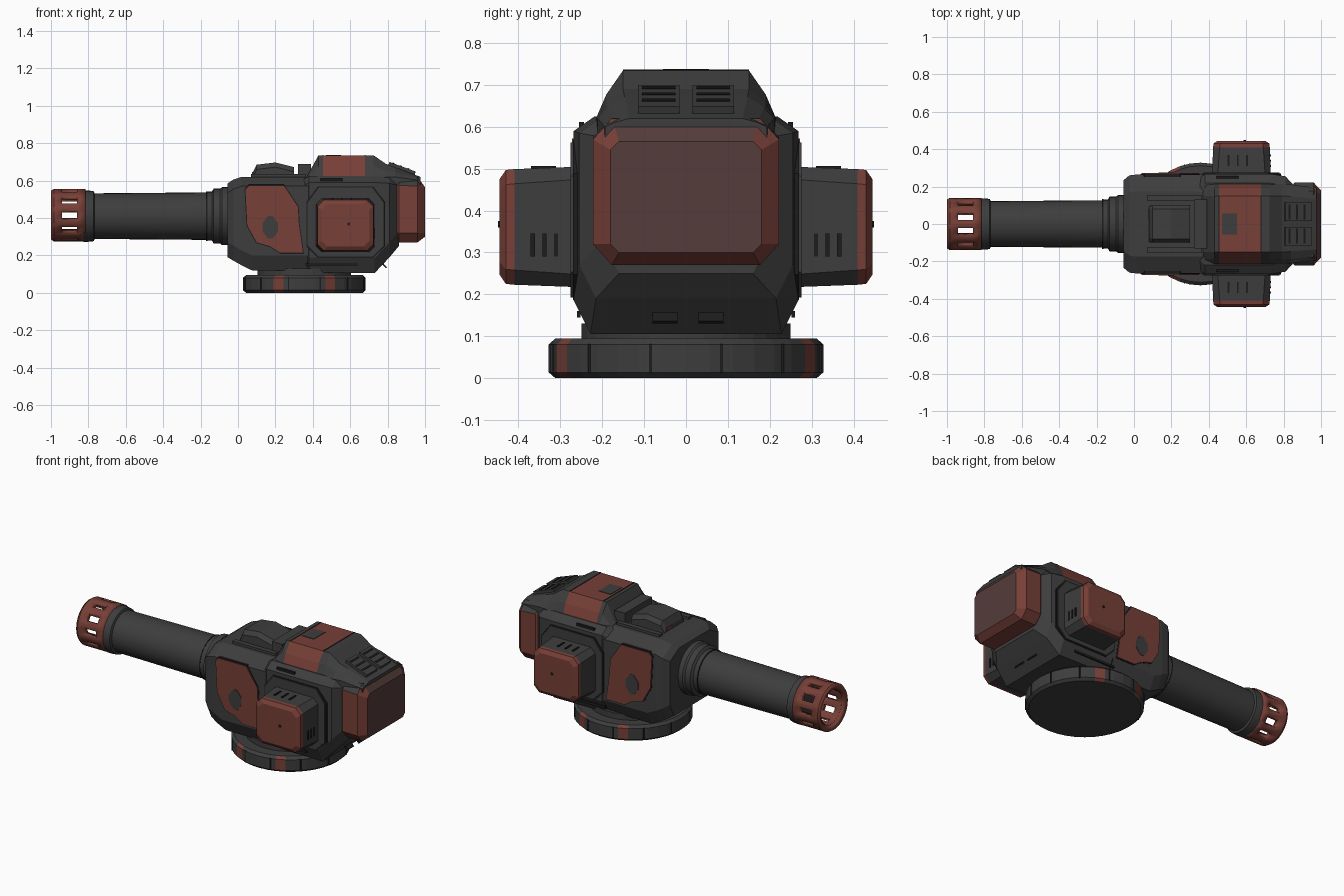
import bpy, bmesh, math
from mathutils import Vector

if "Cube" in bpy.data.objects:
    bpy.data.objects.remove(bpy.data.objects["Cube"])


def material(name, r, g, b):
    m = bpy.data.materials.new(name)
    m.diffuse_color = (r, g, b, 1)
    m.use_nodes = True
    m.node_tree.nodes["Principled BSDF"].inputs["Base Color"].default_value = m.diffuse_color
    return m


DARK = material("charcoal", 0.047, 0.047, 0.047)
RED = material("rust red", 0.185, 0.05, 0.038)
BROWN = material("dull brown", 0.09, 0.045, 0.042)
BLACK = material("seam black", 0.012, 0.012, 0.012)


def finish(name, bm, mats, rule=None, smooth=False):
    """Turn a bmesh into an object; rule(centre, normal) picks the material."""
    bmesh.ops.recalc_face_normals(bm, faces=bm.faces)
    bm.normal_update()
    if rule:
        for f in bm.faces:
            f.material_index = rule(f.calc_center_median(), f.normal)
    me = bpy.data.meshes.new(name)
    bm.to_mesh(me)
    bm.free()
    ob = bpy.data.objects.new(name, me)
    bpy.context.collection.objects.link(ob)
    for m in mats:
        me.materials.append(m)
    if smooth:
        bpy.ops.object.select_all(action='DESELECT')
        ob.select_set(True)
        bpy.context.view_layer.objects.active = ob
        bpy.ops.object.shade_smooth_by_angle(angle=math.radians(30))
    return ob


def loft(name, rings, mats, rule=None, smooth=False):
    """Skin a list of equal-length point rings and cap both ends."""
    bm = bmesh.new()
    vs = [[bm.verts.new(p) for p in ring] for ring in rings]
    n = len(vs[0])
    for a, b in zip(vs, vs[1:]):
        for i in range(n):
            j = (i + 1) % n
            bm.faces.new((a[i], a[j], b[j], b[i]))
    bm.faces.new(vs[0])
    bm.faces.new(vs[-1])
    return finish(name, bm, mats, rule, smooth)


def octagon(u0, u1, v0, v1, top, bottom):
    """Chamfered rectangle; top and bottom are (u, v) chamfer sizes."""
    (a, b), (c, d) = top, bottom
    return [(u0 + c, v0), (u1 - c, v0), (u1, v0 + d), (u1, v1 - b),
            (u1 - a, v1), (u0 + a, v1), (u0, v1 - b), (u0, v0 + d)]


def ring_x(x, hy, z0, z1, top, bottom):
    return [(x, u, v) for u, v in octagon(-hy, hy, z0, z1, top, bottom)]


def prism_y(name, pts, y0, y1, mat):
    """Extrude an x-z outline along y."""
    return loft(name, [[(x, y, z) for x, z in pts] for y in (y0, y1)], [mat])


def box(name, x0, x1, y0, y1, z0, z1, mat, tilt=0.0):
    """Box, optionally rotated about y through its centre."""
    c = Vector(((x0 + x1) / 2, (y0 + y1) / 2, (z0 + z1) / 2))
    ob = loft(name, [[(x - c.x, y - c.y, z - c.z) for x, y in
                      ((x0, y0), (x1, y0), (x1, y1), (x0, y1))] for z in (z0, z1)], [mat])
    ob.location = c
    ob.rotation_euler.y = tilt
    return ob


def turned(name, profile, mat, n=32, z=0.41):
    """Turn an (x, radius) profile about the barrel axis."""
    rings = [[(x, r * math.sin(t * math.tau / n), z + r * math.cos(t * math.tau / n))
              for t in range(n)] for x, r in profile]
    return loft(name, rings, [mat], smooth=True)


# Base disc with four red marks
CX = 0.355


def disc(r, z, n=36):
    return [(CX + r * math.cos(i * math.tau / n), r * math.sin(i * math.tau / n), z) for i in range(n)]


def disc_rule(c, n):
    a = math.degrees(math.atan2(abs(c.y), abs(c.x - CX)))
    return int(abs(a - 65) < 4 and abs(n.z) < 0.95)


loft("base_disc", [disc(0.312, 0), disc(0.328, 0.014), disc(0.328, 0.08), disc(0.312, 0.095)],
     [DARK, RED], disc_rule)
loft("base_neck", [disc(0.25, 0.09), disc(0.25, 0.13)], [DARK])
for k in range(12):
    a = math.radians(15 + 30 * k)
    seam = box("base_seam", -0.003, 0.003, -0.003, 0.003, 0.012, 0.082, BLACK)
    seam.location.x, seam.location.y = CX + 0.327 * math.cos(a), 0.327 * math.sin(a)

# Front body
T, B = (0.09, 0.05), (0.04, 0.08)
loft("front_body", [ring_x(-0.055, 0.235, 0.19, 0.585, T, B), ring_x(-0.025, 0.26, 0.172, 0.605, T, B),
                    ring_x(0.02, 0.265, 0.147, 0.62, T, B), ring_x(0.075, 0.265, 0.12, 0.62, T, B),
                    ring_x(0.42, 0.265, 0.12, 0.62, T, B)], [DARK])

# Rear body
T2 = (0.05, 0.035)
loft("rear_body", [ring_x(0.34, 0.24, 0.13, 0.60, T2, B), ring_x(0.38, 0.268, 0.11, 0.625, T2, B),
                   ring_x(0.73, 0.268, 0.105, 0.625, T2, B), ring_x(0.81, 0.255, 0.19, 0.62, T2, B),
                   ring_x(0.86, 0.20, 0.25, 0.61, T2, B)], [DARK])

# Crown over the rear body, with a red band, sloping down to the back
def crown_ring(x, z, w=1.0):
    low = min(0.62, z - 0.02)
    mid = low + (z - low) * 0.5
    half = [(0.215 * w, 0.56), (0.215 * w, low), (0.19 * w, mid), (0.15 * w, z)]
    return [(x, y, h) for y, h in half] + [(x, -y, h) for y, h in reversed(half)]


loft("crown", [crown_ring(0.37, 0.625), crown_ring(0.43, 0.735), crown_ring(0.455, 0.735),
               crown_ring(0.68, 0.735), crown_ring(0.725, 0.735), crown_ring(0.79, 0.69),
               crown_ring(0.84, 0.672, 0.98), crown_ring(0.975, 0.62, 0.9)], [DARK, RED],
     lambda c, n: int(0.455 < c.x < 0.68 and c.z > 0.6))
box("crown_recess", 0.47, 0.55, -0.055, 0.055, 0.73, 0.738, DARK)
for x in (0.455, 0.68):
    box("crown_seam", x - 0.003, x + 0.003, -0.15, 0.15, 0.73, 0.737, BLACK)

# Rear vents on the slope
for s in (1, -1):
    ys = sorted((s * 0.015, s * 0.115))
    box("rear_vent", 0.80, 0.95, ys[0], ys[1], 0.645, 0.675, DARK, 0.35)
    for x in (0.83, 0.87, 0.91):
        box("rear_vent_slot", x - 0.006, x + 0.006, ys[0] + 0.01, ys[1] - 0.01,
            0.667 - (x - 0.875) * 0.36, 0.679 - (x - 0.875) * 0.36, BLACK, 0.35)

# Red block at the back
C = (0.045, 0.05)
loft("rear_block", [ring_x(0.835, 0.20, 0.285, 0.605, C, C), ring_x(0.86, 0.222, 0.27, 0.625, C, C),
                    ring_x(0.96, 0.222, 0.27, 0.62, C, C), ring_x(1.0, 0.18, 0.30, 0.565, (0.02, 0.02), (0.02, 0.02))],
     [RED, BROWN, DARK], lambda c, n: 1 if n.x > 0.8 else 2 if n.z > 0.6 else 0)
for y in (-0.05, 0.06):
    box("rear_hatch", 0.768, 0.776, y - 0.03, y + 0.03, 0.125, 0.19, BLACK, -0.75)

# Top hatch with a cross rail behind it
H = (0.02, 0.025)
loft("top_hatch", [ring_x(0.08, 0.095, 0.6, 0.645, H, (0, 0.01)), ring_x(0.10, 0.1, 0.6, 0.685, H, (0, 0.01)),
                   ring_x(0.20, 0.1, 0.6, 0.697, H, (0, 0.01)), ring_x(0.30, 0.1, 0.6, 0.672, H, (0, 0.01))], [DARK])
box("hatch_rail", 0.32, 0.39, -0.13, 0.13, 0.6, 0.69, DARK)
box("hatch_light", 0.076, 0.09, 0.03, 0.075, 0.628, 0.645, RED)
for s in (1, -1):
    box("hatch_side_rail", 0.07, 0.36, s * 0.14 - 0.015, s * 0.14 + 0.015, 0.6, 0.635, DARK)

# Side details, same on both sides
PANEL = [(0.04, 0.55), (0.06, 0.572), (0.245, 0.572), (0.27, 0.535), (0.32, 0.46), (0.325, 0.37),
         (0.347, 0.215), (0.225, 0.215), (0.17, 0.25), (0.1, 0.27), (0.05, 0.36)]
for s in (1, -1):
    mid = Vector((0.19, 0.40))
    edge = [tuple(mid + (Vector(p) - mid) * 1.035) for p in PANEL]
    prism_y("panel_seam", edge, s * 0.25, s * 0.267, BLACK)
    prism_y("red_side_panel", PANEL, s * 0.25, s * 0.272, RED)
    # plain access port on the panel
    prism_y("access_port", octagon(0.13, 0.215, 0.29, 0.41, (0.03, 0.04), (0.03, 0.04)),
            s * 0.26, s * 0.275, DARK)
    # raised frame round the side pod
    prism_y("pod_frame_seam", octagon(0.366, 0.785, 0.187, 0.568, (0.06, 0.08), (0.06, 0.06)),
            s * 0.24, s * 0.27, BLACK)
    prism_y("pod_frame", octagon(0.372, 0.778, 0.193, 0.562, (0.06, 0.08), (0.06, 0.06)),
            s * 0.24, s * 0.276, DARK)
    # side pod with a red outer cap
    pod = []
    for y, g, k in ((0.25, 0, 0.03), (0.41, 0.006, 0.035), (0.43, 0.008, 0.035), (0.445, 0.03, 0.03)):
        pod.append([(x, s * y, z) for x, z in
                    octagon(0.417 + g, 0.732 - g, 0.217 + g, 0.505 - g, (k, k), (k, k))])
    loft("side_pod", pod, [DARK, RED], lambda c, n: int(abs(c.y) > 0.415))
    prism_y("pod_stud", octagon(0.585, 0.6, 0.36, 0.375, (0.004, 0.004), (0.004, 0.004)),
            s * 0.44, s * 0.449, BLACK)
    for i in range(3):
        yc = s * (0.31 + 0.028 * i)
        box("pod_slot", 0.722, 0.733, yc - 0.005, yc + 0.005, 0.29, 0.345, BLACK)
        box("pod_top_slot", 0.50 + 0.05 * i, 0.51 + 0.05 * i, s * 0.34 - 0.03, s * 0.34 + 0.03, 0.495, 0.507, BLACK)
    # long recess along the lower edge and a slit on the upper edge
    box("lower_slot", 0.36, 0.64, s * 0.256 - 0.004, s * 0.256 + 0.004, 0.145, 0.16, BLACK)
    box("upper_slot", 0.44, 0.56, s * 0.25 - 0.006, s * 0.25 + 0.006, 0.588, 0.612, BLACK)

# Barrel
turned("barrel_flange", [(0, 0.155), (-0.085, 0.155), (-0.095, 0.147), (-0.13, 0.147), (-0.14, 0.13)], DARK)
turned("barrel_collar", [(-0.12, 0.13), (-0.165, 0.131), (-0.172, 0.127)], DARK)
turned("barrel_seam", [(-0.164, 0.1325), (-0.17, 0.1325)], BLACK)
turned("barrel", [(-0.15, 0.127), (-0.77, 0.122)], DARK)
turned("barrel_end_ring", [(-0.765, 0.12), (-0.772, 0.134), (-0.80, 0.137), (-0.825, 0.137)], DARK)

# Hollow red muzzle with ten slots
N = 40
bm = bmesh.new()
rows = [[bm.verts.new((x, r * math.sin(i * math.tau / N), 0.415 + r * math.cos(i * math.tau / N)))
         for i in range(N)] for x, r in
        ((-1.0, 0.13), (-0.985, 0.14), (-0.94, 0.14), (-0.86, 0.14), (-0.815, 0.14))]
for k in range(4):
    for i in range(N):
        if not (k == 2 and i % 4 in (1, 2)):
            j = (i + 1) % N
            bm.faces.new((rows[k][i], rows[k][j], rows[k + 1][j], rows[k + 1][i]))
muzzle = finish("muzzle", bm, [RED], smooth=True)
mod = muzzle.modifiers.new("wall", 'SOLIDIFY')
mod.thickness = 0.035
mod.offset = -1
